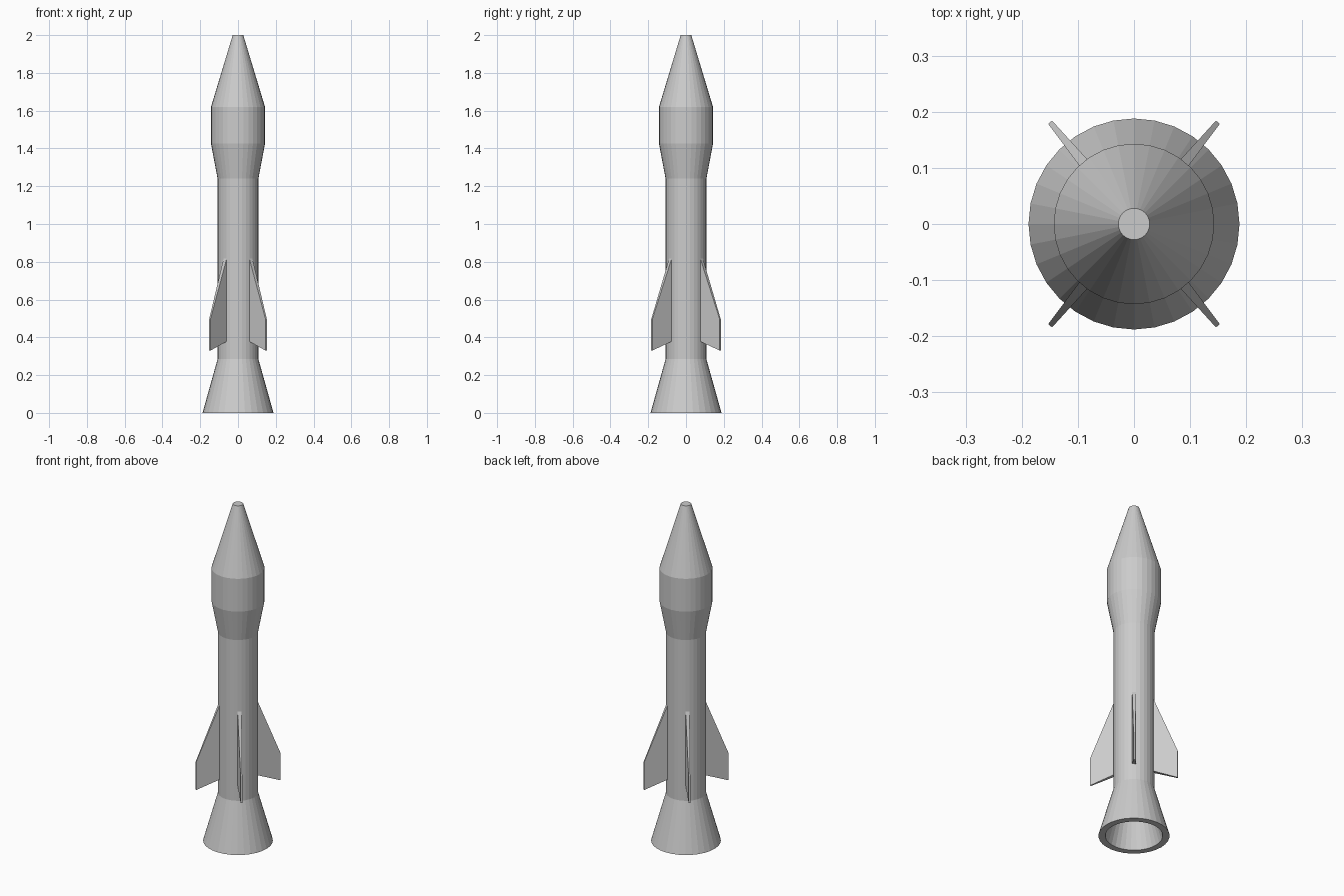
import bpy, bmesh, math
from mathutils import Matrix

if "Cube" in bpy.data.objects:
    bpy.data.objects.remove(bpy.data.objects["Cube"])


def make_object(name, bm):
    bmesh.ops.recalc_face_normals(bm, faces=bm.faces)
    mesh = bpy.data.meshes.new(name)
    bm.to_mesh(mesh)
    bm.free()
    obj = bpy.data.objects.new(name, mesh)
    bpy.context.collection.objects.link(obj)
    return obj


def lathe(name, profile, sides=32):
    """Revolve (radius, z) points about z and cap both ends."""
    bm = bmesh.new()
    rings = []
    for r, z in profile:
        rings.append([bm.verts.new((r * math.cos(2 * math.pi * i / sides),
                                    r * math.sin(2 * math.pi * i / sides), z))
                      for i in range(sides)])
    for a, b in zip(rings, rings[1:]):
        for i in range(sides):
            j = (i + 1) % sides
            bm.faces.new((a[i], a[j], b[j], b[i]))
    bm.faces.new(rings[0])
    bm.faces.new(rings[-1])
    return make_object(name, bm)


def fin(name, angle):
    """Swept fin, thick at the root and thin at the tip."""
    outline = [(0.102, 0.38, 0.011), (0.235, 0.33, 0.0045),
               (0.235, 0.495, 0.0045), (0.102, 0.83, 0.011)]
    bm = bmesh.new()
    left = [bm.verts.new((r, h, z)) for r, z, h in outline]
    right = [bm.verts.new((r, -h, z)) for r, z, h in outline]
    bm.faces.new(left)
    bm.faces.new(right)
    for i in range(4):
        j = (i + 1) % 4
        bm.faces.new((left[i], left[j], right[j], right[i]))
    bm.transform(Matrix.Rotation(angle, 4, 'Z'))
    return make_object(name, bm)


# Body: hollow nozzle, shaft, flared head and blunt nose in one profile
lathe("rocket_body", [(0.075, 0.27), (0.152, 0.0), (0.188, 0.0),
                      (0.108, 0.285), (0.108, 1.24), (0.143, 1.425),
                      (0.143, 1.62), (0.028, 2.0)])

# Four fins, slightly closer to the y axis than the diagonals
a = math.radians(50.5)
for n, angle in (("back_right", a), ("back_left", math.pi - a),
                 ("front_left", math.pi + a), ("front_right", -a)):
    fin("fin_" + n, angle)
